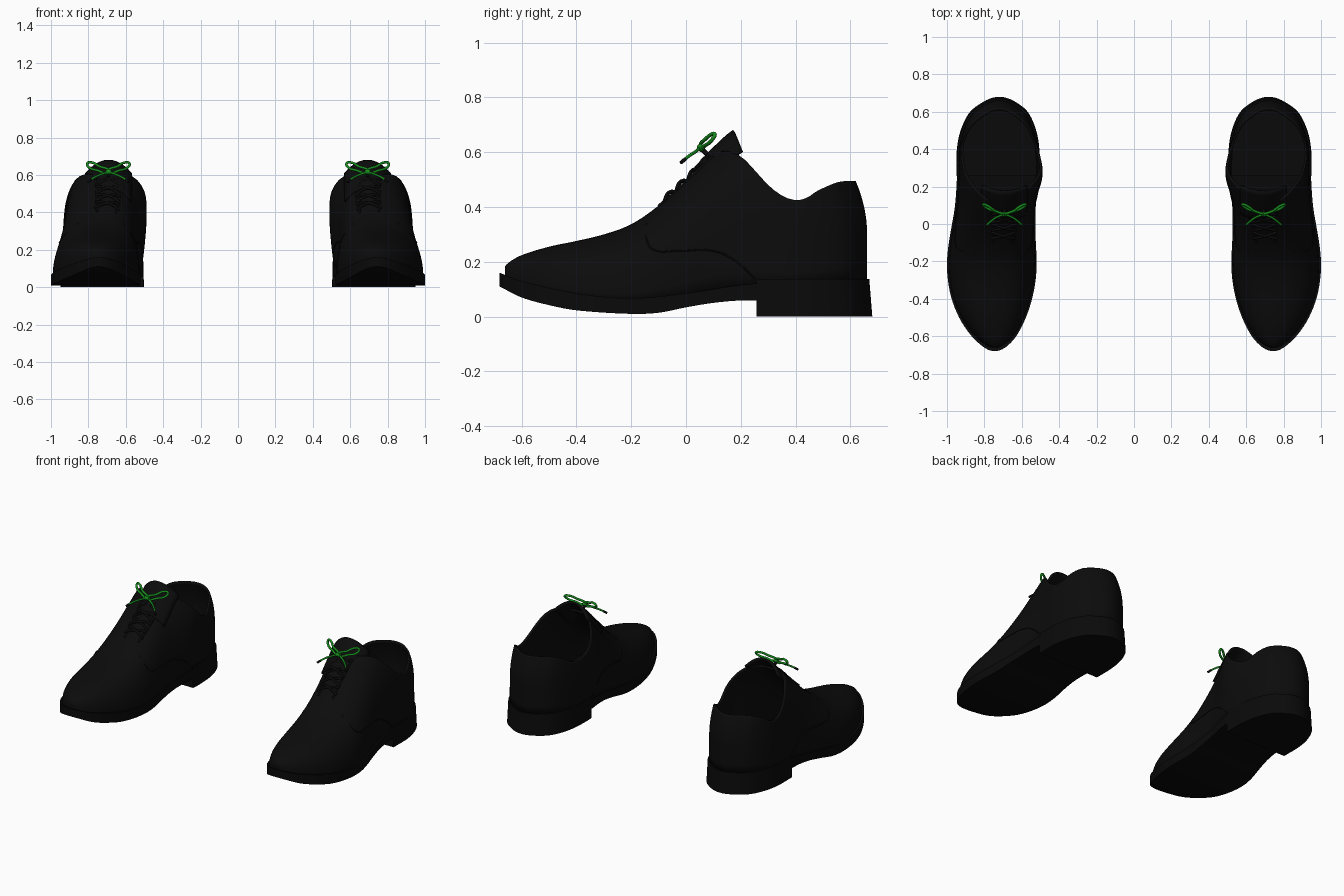
import bpy, bmesh, math
from mathutils import Vector

if "Cube" in bpy.data.objects:
    bpy.data.objects.remove(bpy.data.objects["Cube"])


def material(name, col):
    m = bpy.data.materials.new(name)
    m.diffuse_color = (*col, 1)
    m.use_nodes = True
    m.node_tree.nodes["Principled BSDF"].inputs["Base Color"].default_value = m.diffuse_color
    return m


LEATHER = material("black leather", (0.0035, 0.0035, 0.0035))
RUBBER = material("black sole", (0.003, 0.003, 0.003))
GREEN = material("green lace", (0.008, 0.27, 0.012))


def interp(keys, t):
    """Smooth curve through (t, value) keys."""
    n = len(keys)
    t = min(max(t, keys[0][0]), keys[-1][0])
    i = next((k for k in range(n - 1) if t <= keys[k + 1][0]), n - 2)

    def slope(k):
        a, b = keys[max(k - 1, 0)], keys[min(k + 1, n - 1)]
        return (b[1] - a[1]) / (b[0] - a[0])
    (t0, v0), (t1, v1) = keys[i], keys[i + 1]
    h = t1 - t0
    s = (t - t0) / h
    return ((2*s**3 - 3*s**2 + 1) * v0 + (s**3 - 2*s**2 + s) * h * slope(i)
            + (3*s**2 - 2*s**3) * v1 + (s**3 - s**2) * h * slope(i + 1))


# Footprint (y, inner x, outer x) and side profiles (y, z) of one shoe
L = 0.68
FOOT = [(-.68, .745, .745), (-.65, .675, .815), (-.6, .63, .868), (-.5, .578, .935),
        (-.4, .545, .975), (-.3, .526, .995), (-.2, .52, 1.0), (-.1, .525, .99),
        (0, .528, .973), (.1, .525, .957), (.25, .507, .947), (.4, .508, .945),
        (.5, .525, .925), (.6, .57, .875), (.65, .63, .81), (.68, .72, .72)]
ang = lambda y: math.acos(max(-1, min(1, -y / L)))
INNER = [(ang(y), a) for y, a, b in FOOT]
OUTER = [(ang(y), b) for y, a, b in FOOT]
RIDGE = [(-.68, .745), (-.4, .74), (-.2, .715), (0, .695), (.2, .692), (.4, .71), (.68, .72)]
TOP = [(-.675, .165), (-.65, .195), (-.6, .224), (-.5, .255), (-.4, .276), (-.3, .3),
       (-.2, .337), (-.1, .405), (0, .495), (.1, .592), (.18, .655), (.3, .7), (.68, .74)]
COLLAR = [(.11, .6), (.15, .605), (.2, .585), (.25, .535), (.3, .48), (.35, .442), (.4, .425),
          (.45, .435), (.5, .462), (.6, .492), (.68, .495)]
SOLE_TOP = [(-.68, .16), (-.6, .13), (-.4, .085), (-.2, .067), (0, .085), (.2, .115),
            (.4, .13), (.68, .138)]
SOLE_LOW = [(-.68, .11), (-.6, .07), (-.5, .042), (-.4, .023), (-.2, .01), (-.1, .014),
            (0, .034), (.1, .05), (.2, .059), (.25, .058), (.68, .06)]


def finish(name, verts, faces, mat, thick=0, angle=35, recalc=False):
    me = bpy.data.meshes.new(name)
    bm = bmesh.new()
    vs = [bm.verts.new(v) for v in verts]
    for f in faces:
        bm.faces.new([vs[i] for i in f])
    bmesh.ops.remove_doubles(bm, verts=bm.verts, dist=0.0004)
    if recalc:
        bmesh.ops.recalc_face_normals(bm, faces=bm.faces)
    bm.to_mesh(me)
    bm.free()
    me.materials.append(mat)
    ob = bpy.data.objects.new(name, me)
    bpy.context.collection.objects.link(ob)
    bpy.context.view_layer.objects.active = ob
    ob.select_set(True)
    bpy.ops.object.shade_smooth_by_angle(angle=math.radians(angle))
    ob.select_set(False)
    if thick:
        s = ob.modifiers.new("thickness", 'SOLIDIFY')
        s.thickness, s.offset = thick, -1
    mirror(ob)
    return ob


def mirror(ob):
    ob.modifiers.new("other shoe", 'MIRROR').use_axis[0] = True


def grid_faces(rows, cols, start=0, flip=False):
    out = []
    for i in range(rows - 1):
        for j in range(cols - 1):
            a = start + i * cols + j
            f = (a, a + 1, a + cols + 1, a + cols)
            out.append(f[::-1] if flip else f)
    return out


# Upper surface: arched cross-sections, side -1 inner and +1 outer
def section(y):
    th = ang(y / 0.972)
    edge = interp(INNER, th), interp(OUTER, th)
    cx = interp(RIDGE, y / 0.972)
    zb = interp(SOLE_TOP, y) - 0.012
    h = max(interp(TOP, y) - zb, 0.01)
    e = interp([(-.68, .8), (-.2, .85), (.1, .78), (.3, .7), (.68, .62)], y)
    return cx, (cx - edge[0]) * .965, (edge[1] - cx) * .965, zb, h, e


def surf(y, side, a):
    cx, wi, wo, zb, h, e = section(y)
    f = max(math.cos(a), 0) ** e
    g = math.sin(a) ** e
    if side < 0:
        wi += 0.045 * math.exp(-((y - .27) / .13) ** 2) * min(1, g * 1.6)
    z = zb + h * g
    lean = max(0, z - .3) ** 2 * 1.1 * min(1, max(0, (y - .4) / .2))
    return Vector((cx + side * (wi if side < 0 else wo) * f, y - lean, z))


def at_height(y, side, z):
    _, _, _, zb, h, e = section(y)
    g = min(1, max(0, (z - zb) / h))
    return surf(y, side, math.asin(g ** (1 / e)))


def at_offset(y, dx):
    _, wi, wo, _, _, e = section(y)
    w = wi if dx < 0 else wo
    return surf(y, -1 if dx < 0 else 1, math.acos(min(1, abs(dx) / w) ** (1 / e)))


ROWS, COLS = 72, 20
verts = []
for side in (-1, 1):
    for i in range(ROWS):
        y = -L * .972 * math.cos(math.pi * i / (ROWS - 1))
        amax = math.pi / 2
        if y > .11:
            _, _, _, zb, h, e = section(y)
            amax = math.asin(min(1, (interp(COLLAR, y) - zb) / h) ** (1 / e))
        verts += [surf(y, side, amax * j / (COLS - 1)) for j in range(COLS)]
finish("upper", verts, grid_faces(ROWS, COLS) + grid_faces(ROWS, COLS, ROWS * COLS, True),
       LEATHER, 0.012, 50)

# Sole: footprint between the lower and upper side profiles
N = 60
verts = []
for i in range(N):
    th = math.pi * i / (N - 1)
    y = -L * math.cos(th)
    xi, xo = interp(INNER, th), interp(OUTER, th)
    ys = y * (.982 if y > 0 else 1)
    zl, zt = interp(SOLE_LOW, y), interp(SOLE_TOP, y)
    verts += [(xi, ys, zl), (xi, ys, zt), (xo, ys, zt), (xo, ys, zl), (xi, ys, zl)]
finish("sole", verts, grid_faces(N, 5), RUBBER, recalc=True)

# Heel block: rear footprint, slightly flared at the ground
t0 = ang(.257)
ths = [t0 + (math.pi - t0) * i / 20 for i in range(21)]
ring = [(interp(INNER, t), -L * math.cos(t)) for t in ths]
ring += [(interp(OUTER, t), -L * math.cos(t)) for t in ths[-2::-1]]
n = len(ring)
verts = [(.725 + (x - .725) * s, y if y < .3 else .3 + (y - .3) * k, z)
         for s, k, z in ((1.01, 1, 0), (.995, .97, .138)) for x, y in ring]
faces = [(i, (i + 1) % n, n + (i + 1) % n, n + i) for i in range(n)]
faces += [tuple(range(n))[::-1], tuple(range(n, 2 * n))]
finish("heel", verts, faces, RUBBER, recalc=True)

# Tongue: curved flap with a rounded top
verts = []
for i in range(10):
    for j in range(13):
        u = j / 6 - 1
        y = .03 + .15 * i / 9
        dx = u * .115
        verts.append((.692 + dx, y + .028 * u * u, interp(TOP, y) + .015 * i / 9 - 5.2 * dx * dx))
finish("tongue", verts, grid_faces(10, 13, 0, True), LEATHER, 0.014, 50)


def tube(name, pts, radius, mat, cyclic=False):
    cu = bpy.data.curves.new(name, 'CURVE')
    cu.dimensions = '3D'
    cu.bevel_depth, cu.bevel_resolution, cu.resolution_u = radius, 2, 6
    cu.use_fill_caps = True
    sp = cu.splines.new('BEZIER')
    sp.bezier_points.add(len(pts) - 1)
    for p, co in zip(sp.bezier_points, pts):
        p.co = co
        p.handle_left_type = p.handle_right_type = 'AUTO'
    sp.use_cyclic_u = cyclic
    cu.materials.append(mat)
    ob = bpy.data.objects.new(name, cu)
    bpy.context.collection.objects.link(ob)
    mirror(ob)


# Panel seams on both flanks and edges of the lace opening
SEAM = [(-.145, .34), (-.14, .27), (-.12, .245), (-.03, .24), (.1, .24), (.17, .21), (.26, .13)]
for side, label in ((-1, "inner"), (1, "outer")):
    tube(label + "_side_seam", [at_height(y, side, z) for y, z in SEAM], .003, LEATHER)
    tube(label + "_facing_edge", [at_offset(-.1 + .04 * k, side * (.05 + .004 * k))
                                  for k in range(6)], .006, LEATHER)

# Crossed laces up the instep
LIFT = Vector((0, -.008, .01))
for k in range(4):
    y = -.075 + .043 * k
    for s in (-1, 1):
        pts = [at_offset(y + .035 * q, s * .065 * (2 * q - 1)) + LIFT * (.3 + 2.4 * q * (1 - q))
               for q in (0, .25, .5, .75, 1)]
        tube("crossed_lace", pts, .007, LEATHER)

# Bow: knot, two loops, two free ends with dark tips
K = Vector((.693, .052, .617))
tube("bow_knot", [K + Vector((-.014, 0, 0)), K + Vector((.014, 0, 0))], .013, GREEN)
tube("knot_stem", [K, K + Vector((0, .03, -.03))], .009, LEATHER)
for s in (-1, 1):
    loop = [(0, 0, 0), (.05, .018, .03), (.09, .046, .05), (.112, .053, .045),
            (.105, .04, .025), (.06, .018, .008)]
    tube("bow_loop", [K + Vector((s * x, y, z)) for x, y, z in loop], .007, GREEN, True)
    end = [(0, 0, 0), (.045, -.018, -.016), (.075, -.04, -.03), (.092, -.055, -.042)]
    tube("lace_end", [K + Vector((s * x, y, z)) for x, y, z in end], .006, GREEN)
    tip = [(.092, -.055, -.042), (.107, -.07, -.055)]
    tube("lace_tip", [K + Vector((s * x, y, z)) for x, y, z in tip], .007, LEATHER)
